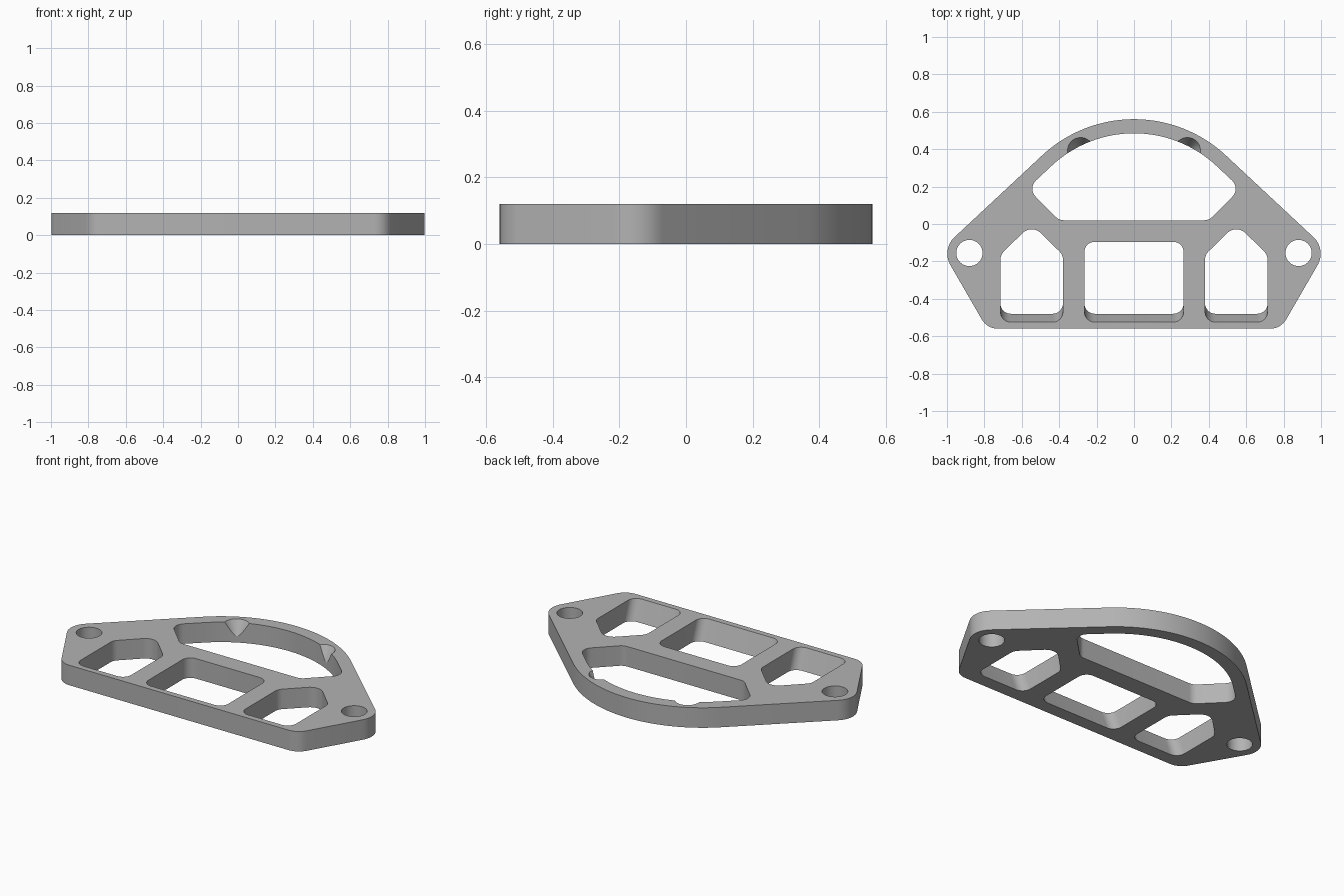
import bpy
import bmesh
import math
from mathutils import Vector

THICK = 0.12

if "Cube" in bpy.data.objects:
    bpy.data.objects.remove(bpy.data.objects["Cube"])

grey = bpy.data.materials.new("plain_grey")
grey.use_nodes = True
grey.diffuse_color = (0.45, 0.45, 0.45, 1)
grey.node_tree.nodes["Principled BSDF"].inputs["Base Color"].default_value = grey.diffuse_color


def rounded(corners):
    """Outline of a counter-clockwise convex polygon of (x, y, radius) corners."""
    outline = []
    for i, (x, y, r) in enumerate(corners):
        p = Vector((x, y))
        before = (Vector(corners[i - 1][:2]) - p).normalized()
        after = (Vector(corners[(i + 1) % len(corners)][:2]) - p).normalized()
        half = before.angle(after) / 2
        centre = p + (before + after).normalized() * r / math.sin(half)
        turn = math.pi - 2 * half
        start = p + before * r / math.tan(half) - centre
        steps = max(8, int(turn * r / 0.018))
        for k in range(steps + 1):
            a = turn * k / steps
            c, s = math.cos(a), math.sin(a)
            outline.append(centre + Vector((start.x * c - start.y * s,
                                            start.x * s + start.y * c)))
    return outline


def prism(name, low, high, z0, z1):
    """Solid lofted between two outlines with equal point counts."""
    bm = bmesh.new()
    a = [bm.verts.new((p.x, p.y, z0)) for p in low]
    b = [bm.verts.new((p.x, p.y, z1)) for p in high]
    bm.faces.new(a[::-1])
    bm.faces.new(b)
    for i in range(len(a)):
        j = (i + 1) % len(a)
        bm.faces.new((a[i], a[j], b[j], b[i]))
    mesh = bpy.data.meshes.new(name)
    bm.to_mesh(mesh)
    bm.free()
    mesh.materials.append(grey)
    obj = bpy.data.objects.new(name, mesh)
    bpy.context.collection.objects.link(obj)
    return obj


def cut(corners, slope=0.0):
    """Pocket through the plate; its front wall leans by slope."""
    def shape(z):
        front = min(c[1] for c in corners)
        lean = slope * (1 - z / THICK)
        return rounded([(x, y + (lean if y == front else 0), r) for x, y, r in corners])
    z0, z1 = -0.04, THICK + 0.04
    cutters.append(prism("pocket_cutter", shape(z0), shape(z1), z0, z1))


def cone(x, y, r_low, r_high, z0, z1):
    def ring(r):
        return [Vector((x + r * math.cos(k * math.tau / 48), y + r * math.sin(k * math.tau / 48)))
                for k in range(48)]
    cutters.append(prism("round_cutter", ring(r_low), ring(r_high), z0, z1))


cutters = []

# Plate with rounded ears and an arched back
outline = rounded([(-0.785, -0.56, 0.1), (0.785, -0.56, 0.1), (1.03, -0.136, 0.12),
                   (0, 0.825, 0.72), (-1.03, -0.136, 0.12)])
plate = prism("bracket_plate", outline, outline, 0, THICK)

# Arched back opening
cut([(-0.4, 0.02, 0.06), (0.4, 0.02, 0.06), (0.57, 0.19, 0.06),
     (0, 0.722, 0.645), (-0.57, 0.19, 0.06)])

# Middle pocket with a leaning front wall
cut([(-0.265, -0.525, 0.055), (0.265, -0.525, 0.055),
     (0.265, -0.095, 0.055), (-0.265, -0.095, 0.055)], 0.045)

for side in (-1, 1):
    # House-shaped side pocket
    m = side * 0.547
    cut([(m - 0.167, -0.525, 0.055), (m + 0.167, -0.525, 0.055),
         (m + 0.167, -0.165, 0.06), (m, 0, 0.07), (m - 0.167, -0.165, 0.06)], 0.045)
    # Ear bolt hole
    cone(side * 0.88, -0.155, 0.07, 0.07, -0.04, THICK + 0.04)
    # Conical notch in the arch
    cone(side * 0.285, 0.392, 0.002, 0.088, 0.003, THICK + 0.03)

# Apply the cuts
bpy.context.view_layer.objects.active = plate
plate.select_set(True)
for cutter in cutters:
    mod = plate.modifiers.new("cut", 'BOOLEAN')
    mod.operation = 'DIFFERENCE'
    mod.solver = 'EXACT'
    mod.object = cutter
    bpy.ops.object.modifier_apply(modifier=mod.name)
    bpy.data.objects.remove(cutter)

bpy.ops.object.select_all(action='DESELECT')
plate.select_set(True)
bpy.ops.object.shade_smooth_by_angle(angle=math.radians(30))
